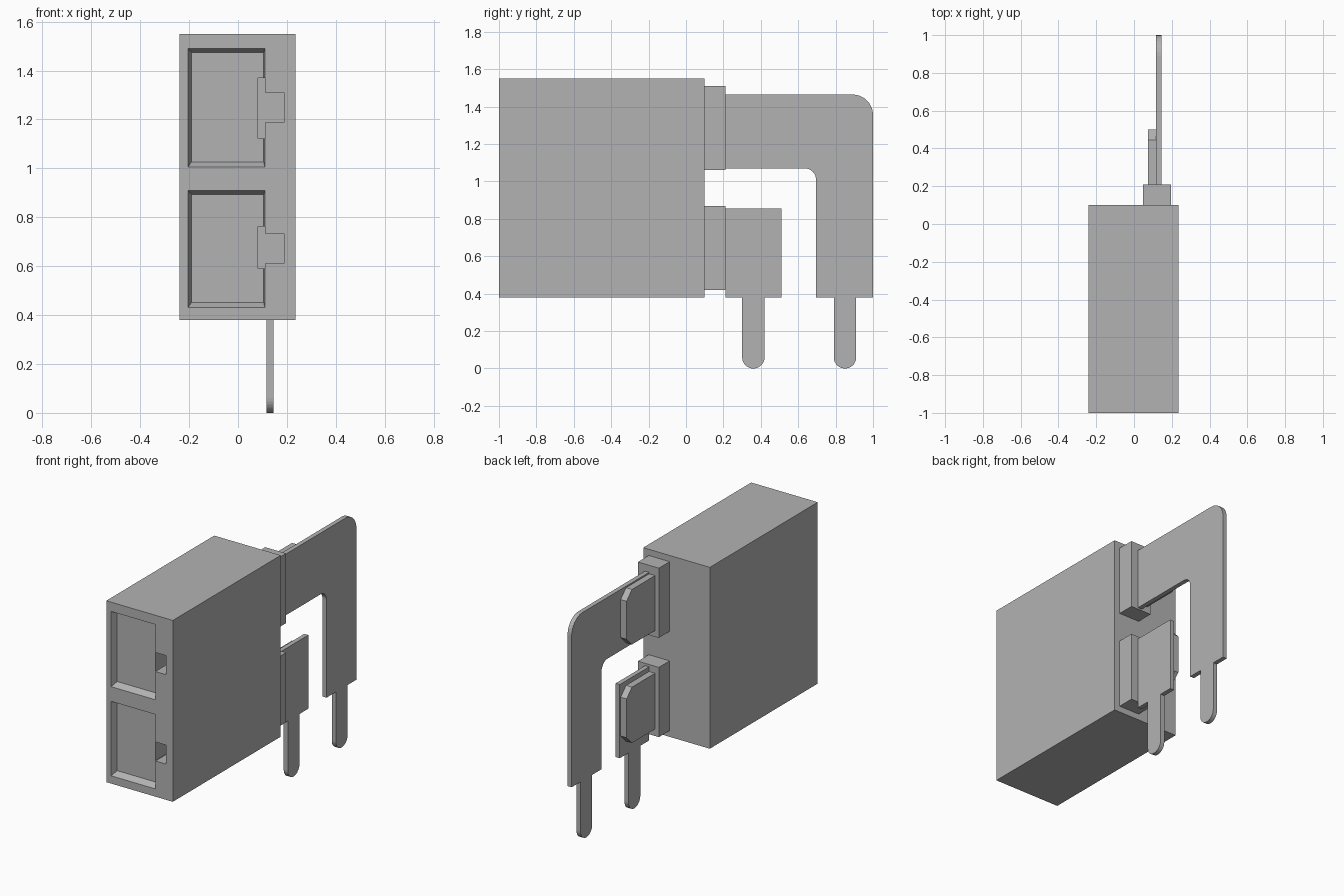
import bpy
import bmesh
from math import cos, sin, radians

old = bpy.data.objects.get("Cube")
if old:
    bpy.data.objects.remove(old, do_unlink=True)

grey = bpy.data.materials.new("plain grey")
grey.use_nodes = True
colour = (0.45, 0.45, 0.45, 1)
grey.diffuse_color = colour
grey.node_tree.nodes["Principled BSDF"].inputs["Base Color"].default_value = colour


def loft(name, start, end):
    """Solid between two matching outlines."""
    bm = bmesh.new()
    a = [bm.verts.new(p) for p in start]
    b = [bm.verts.new(p) for p in end]
    bm.faces.new(a)
    bm.faces.new(b[::-1])
    for i in range(len(a)):
        j = (i + 1) % len(a)
        bm.faces.new((a[j], a[i], b[i], b[j]))
    bmesh.ops.recalc_face_normals(bm, faces=bm.faces)
    mesh = bpy.data.meshes.new(name)
    bm.to_mesh(mesh)
    bm.free()
    mesh.materials.append(grey)
    obj = bpy.data.objects.new(name, mesh)
    bpy.context.collection.objects.link(obj)
    return obj


def side_plate(name, outline, x0, x1):
    """Extrude a (y, z) outline across x."""
    return loft(name, [(x0, y, z) for y, z in outline], [(x1, y, z) for y, z in outline])


def rect(a0, a1, b0, b1):
    return [(a0, b0), (a1, b0), (a1, b1), (a0, b1)]


def arc(cy, cz, r, start, end, steps=8):
    angles = [radians(start + (end - start) * i / steps) for i in range(steps + 1)]
    return [(cy + r * cos(t), cz + r * sin(t)) for t in angles]


def pin(y0, y1):
    """Rounded solder pin below the blade, from front to back."""
    r = (y1 - y0) / 2
    return [(y0, 0.38)] + arc(y0 + r, r, r, 180, 360, 14) + [(y1, 0.38)]


def cut(target, cutter):
    cutter.hide_render = True
    mod = target.modifiers.new("cut", "BOOLEAN")
    mod.operation = "DIFFERENCE"
    mod.solver = "EXACT"
    mod.object = cutter
    bpy.context.view_layer.objects.active = target
    bpy.ops.object.modifier_apply(modifier=mod.name)
    bpy.data.objects.remove(cutter, do_unlink=True)


# Housing with two tapered front recesses and deep keyed slots
housing = side_plate("housing", rect(-1, 0.1, 0.38, 1.55), -0.24, 0.235)


def front_opening(z0, z1, stem, slot):
    front, back = -1.0, -0.96
    outer = rect(-0.205, 0.11, z0, z1)
    inner = rect(-0.19, 0.105, z0 + 0.022, z1 - 0.016)
    # Extend the taper slightly past the front face
    ahead = [(o + (o - i) * 0.25, p + (p - q) * 0.25) for (o, p), (i, q) in zip(outer, inner)]
    cut(housing, loft("recess_cutter", [(x, front - 0.01, z) for x, z in ahead],
                      [(x, back, z) for x, z in inner]))
    (s0, s1), (k0, k1) = stem, slot
    key = [(0.082, s0), (0.11, s0), (0.11, k0), (0.188, k0),
           (0.188, k1), (0.11, k1), (0.11, s1), (0.082, s1)]
    cut(housing, loft("slot_cutter", [(x, front - 0.02, z) for x, z in key],
                      [(x, -0.3, z) for x, z in key]))


front_opening(1.005, 1.49, (1.123, 1.369), (1.187, 1.31))
front_opening(0.43, 0.91, (0.59, 0.762), (0.61, 0.733))

# Rear collars and the chamfered tabs beside each blade
for label, collar_z, tab_z in (("upper", (1.06, 1.51), (1.1, 1.455)),
                               ("lower", (0.42, 0.87), (0.465, 0.825))):
    side_plate(label + "_collar", rect(0.1, 0.21, *collar_z), 0.047, 0.196)
    b, t = tab_z
    c = 0.055
    tab = [(0.21, b), (0.5 - c, b), (0.5, b + c), (0.5, t - c), (0.5 - c, t), (0.21, t)]
    side_plate(label + "_tab", tab, 0.074, 0.116)

# Upper bent blade running back and down to its pin
bent = ([(0.21, 1.07)] + arc(0.635, 1.01, 0.06, 90, 0) + [(0.695, 0.38)]
        + pin(0.79, 0.91) + [(1.0, 0.38)] + arc(0.89, 1.355, 0.11, 0, 90) + [(0.21, 1.465)])
side_plate("bent_blade", bent, 0.116, 0.145)

# Lower short blade with its pin
short = [(0.21, 0.38)] + pin(0.3, 0.42) + [(0.51, 0.38), (0.51, 0.855), (0.21, 0.855)]
side_plate("short_blade", short, 0.116, 0.145)
